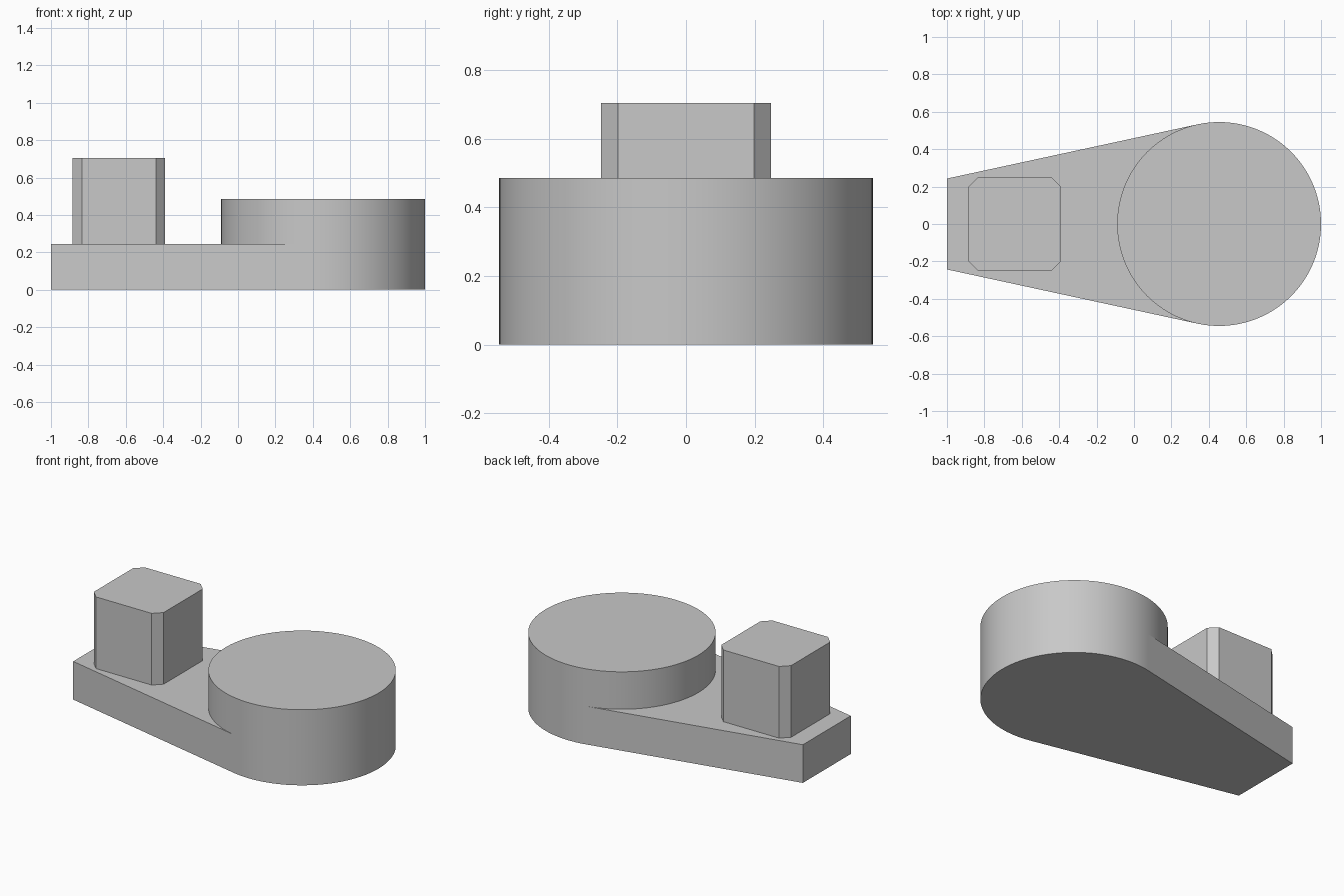
import bpy
import math

default_cube = bpy.data.objects.get("Cube")
if default_cube:
    bpy.data.objects.remove(default_cube, do_unlink=True)

# Single plain grey
grey = bpy.data.materials.new("light_grey")
grey.use_nodes = True
colour = (0.58, 0.58, 0.58, 1)
grey.diffuse_color = colour
grey.node_tree.nodes["Principled BSDF"].inputs["Base Color"].default_value = colour


def prism(name, outline, bottom, top):
    """Extrude a counter-clockwise outline from bottom to top."""
    n = len(outline)
    verts = [(x, y, z) for z in (bottom, top) for x, y in outline]
    faces = [tuple(reversed(range(n))), tuple(range(n, 2 * n))]
    faces += [(i, (i + 1) % n, (i + 1) % n + n, i + n) for i in range(n)]
    mesh = bpy.data.meshes.new(name)
    mesh.from_pydata(verts, [], faces)
    mesh.materials.append(grey)
    obj = bpy.data.objects.new(name, mesh)
    bpy.context.collection.objects.link(obj)
    return obj


# Round drum
radius, drum_x, drum_top = 0.545, 0.455, 0.485
bpy.ops.mesh.primitive_cylinder_add(vertices=128, radius=radius, depth=drum_top,
                                    location=(drum_x, 0, drum_top / 2))
drum = bpy.context.object
drum.name = "round_drum"
drum.data.materials.append(grey)
bpy.ops.object.shade_smooth_by_angle(angle=math.radians(30))

# Tapered arm whose sides meet the drum at a tangent
arm_end, arm_half, arm_top = -1.0, 0.243, 0.245
reach = drum_x - arm_end
slope = math.acos(radius / math.hypot(reach, arm_half)) - math.atan2(reach, arm_half)
touch_x = drum_x + radius * math.sin(slope)
touch_y = radius * math.cos(slope)
prism("tapered_arm", [(arm_end, -arm_half), (touch_x, -touch_y),
                      (touch_x, touch_y), (arm_end, arm_half)], 0, arm_top)

# Square post with chamfered upright corners
post_x, half, chamfer = -0.637, 0.248, 0.05
inner = half - chamfer
outline = []
for sx, sy in ((1, 1), (-1, 1), (-1, -1), (1, -1)):
    pair = [(post_x + sx * half, sy * inner), (post_x + sx * inner, sy * half)]
    outline += pair if sx * sy > 0 else pair[::-1]
prism("chamfered_post", outline, arm_top, 0.705)
